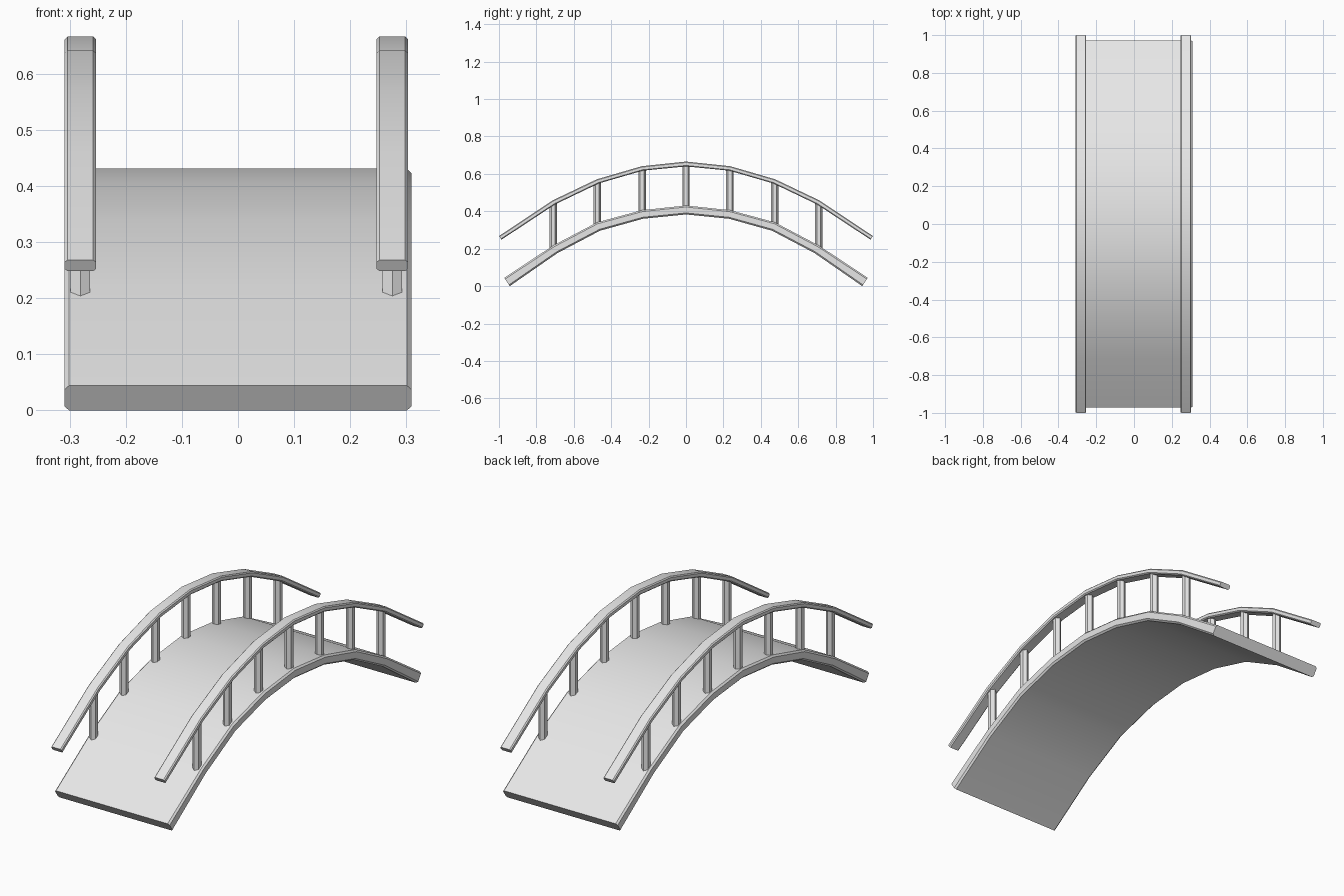
import bpy, bmesh, math

cube = bpy.data.objects.get("Cube")
if cube:
    bpy.data.objects.remove(cube, do_unlink=True)

grey = bpy.data.materials.new("plain_grey")
grey.use_nodes = True
grey.diffuse_color = (0.8, 0.8, 0.8, 1)
grey.node_tree.nodes["Principled BSDF"].inputs["Base Color"].default_value = (0.8, 0.8, 0.8, 1)


def finish(name, bm):
    bmesh.ops.recalc_face_normals(bm, faces=bm.faces)
    mesh = bpy.data.meshes.new(name)
    bm.to_mesh(mesh)
    bm.free()
    mesh.materials.append(grey)
    ob = bpy.data.objects.new(name, mesh)
    bpy.context.collection.objects.link(ob)
    bpy.ops.object.select_all(action='DESELECT')
    ob.select_set(True)
    bpy.context.view_layer.objects.active = ob
    bpy.ops.object.shade_smooth_by_angle(angle=math.radians(30))
    return ob


def mirrored(half):
    """Full arch from a half profile that starts at the crown."""
    return [(-y, z) for y, z in reversed(half[1:])] + half


def arch(name, upper, lower, x0, x1, chamfer):
    """Sweep a chamfered bar between an upper and a lower arch profile."""
    bm = bmesh.new()
    rings = []
    for (yu, zu), (yl, zl) in zip(mirrored(upper), mirrored(lower)):
        c = chamfer / math.hypot(yu - yl, zu - zl)
        section = [(x0 + chamfer, 0), (x1 - chamfer, 0), (x1, c), (x1, 1 - c),
                   (x1 - chamfer, 1), (x0 + chamfer, 1), (x0, 1 - c), (x0, c)]
        rings.append([bm.verts.new((x, yl + (yu - yl) * t, zl + (zu - zl) * t))
                      for x, t in section])
    for a, b in zip(rings, rings[1:]):
        for i in range(8):
            j = (i + 1) % 8
            bm.faces.new((a[i], a[j], b[j], b[i]))
    bm.faces.new(rings[0])
    bm.faces.new(rings[-1])
    return finish(name, bm)


def post(name, x, y, z0, z1, radius=0.02):
    """Six-sided upright with a corner towards each end of the bridge."""
    bm = bmesh.new()
    rings = [[bm.verts.new((x + radius * math.sin(i * math.pi / 3),
                            y + radius * math.cos(i * math.pi / 3), z))
              for i in range(6)] for z in (z0, z1)]
    for i in range(6):
        j = (i + 1) % 6
        bm.faces.new((rings[0][i], rings[0][j], rings[1][j], rings[1][i]))
    for ring in rings:
        bm.faces.new(ring)
    return finish(name, bm)


# Half profiles, crown to end
deck_top = [(0, 0.431), (0.235, 0.406), (0.475, 0.341), (0.71, 0.217), (0.972, 0.044)]
deck_low = [(0, 0.383), (0.23, 0.36), (0.46, 0.296), (0.688, 0.176), (0.942, 0.0)]
rail_top = [(0, 0.666), (0.237, 0.641), (0.477, 0.571), (0.712, 0.459), (1.0, 0.268)]
rail_low = [(0, 0.64), (0.232, 0.617), (0.466, 0.549), (0.7, 0.437), (0.987, 0.248)]

# Walkway
arch("deck", deck_top, deck_low, -0.309, 0.309, 0.008)

# Handrails and their posts
for side, x in (("right", -0.281), ("left", 0.275)):
    arch(side + "_handrail", rail_top, rail_low, x - 0.028, x + 0.028, 0.005)
    feet, heads = mirrored(deck_top)[1:-1], mirrored(rail_low)[1:-1]
    for n, ((y, foot), (_, head)) in enumerate(zip(feet, heads), 1):
        post(f"{side}_post_{n}", x, y, foot - 0.022, head + 0.008)
